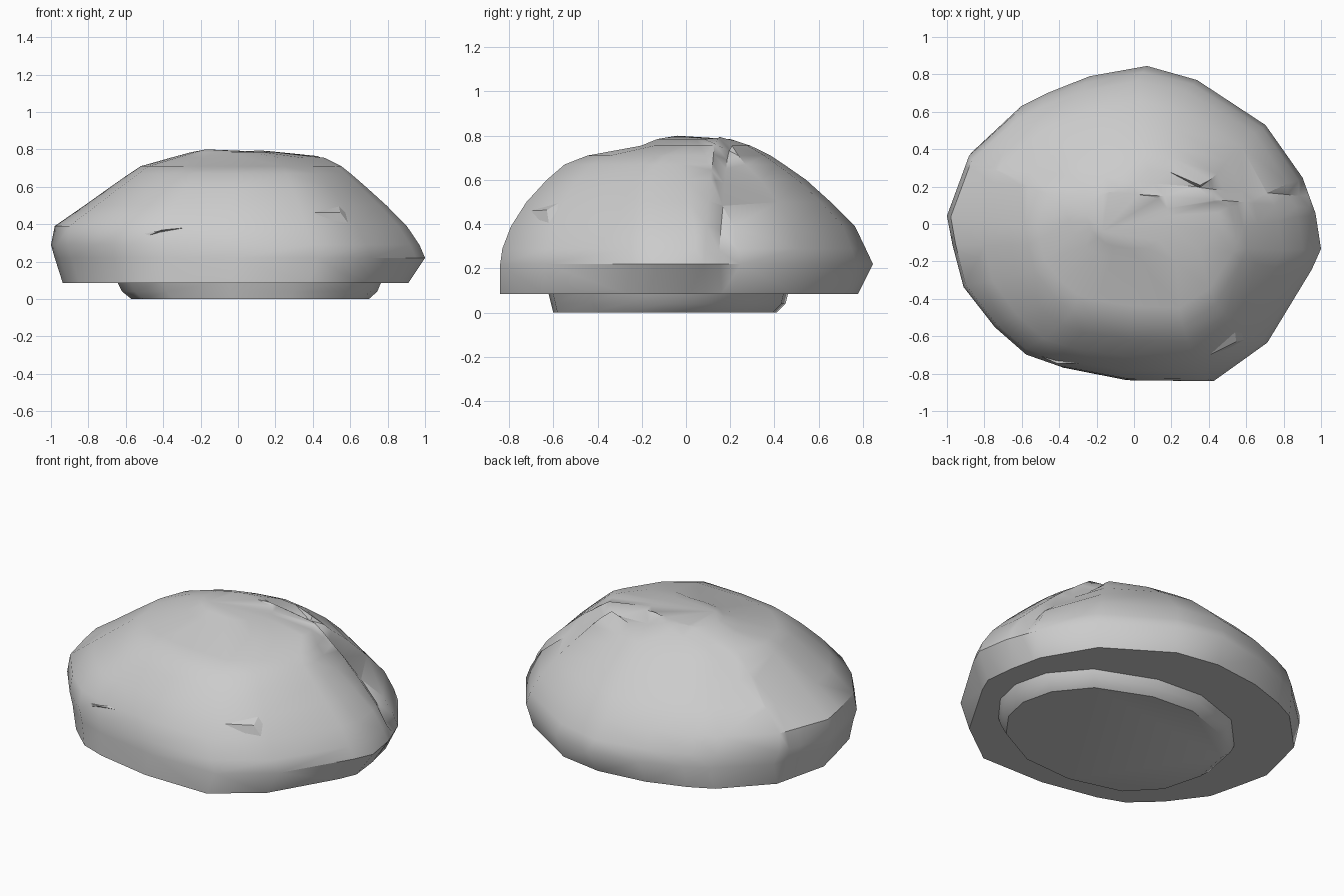
import bpy, bmesh, math
from mathutils import Vector
from mathutils.bvhtree import BVHTree

if "Cube" in bpy.data.objects:
    bpy.data.objects.remove(bpy.data.objects["Cube"])


def finish(name, bm, angle=40):
    bmesh.ops.recalc_face_normals(bm, faces=bm.faces)
    me = bpy.data.meshes.new(name)
    bm.to_mesh(me)
    bm.free()
    ob = bpy.data.objects.new(name, me)
    bpy.context.collection.objects.link(ob)
    bpy.ops.object.select_all(action='DESELECT')
    ob.select_set(True)
    bpy.context.view_layer.objects.active = ob
    bpy.ops.object.shade_smooth_by_angle(angle=math.radians(angle))
    return ob


def stack(outline, levels, apex=None):
    """Loft one outline through levels (z, xmin, xmax, ymin, ymax, corner bulges)."""
    bm = bmesh.new()
    x0, x1 = min(p[0] for p in outline), max(p[0] for p in outline)
    y0, y1 = min(p[1] for p in outline), max(p[1] for p in outline)
    rings = []
    for z, a, b, c, d, *bulge in levels:
        ring = []
        for x, y in outline:
            px = a + (x - x0) / (x1 - x0) * (b - a)
            py = c + (y - y0) / (y1 - y0) * (d - c)
            k = 1
            if bulge:  # back right, back left, front
                q = bulge[2] if y < 0 else bulge[0] if x > 0 else bulge[1]
                k += q * abs(math.sin(2 * math.atan2(y, x)))
            ring.append(bm.verts.new((px * k, py * k, z)))
        rings.append(ring)
    n = len(outline)
    for lo, hi in zip(rings, rings[1:]):
        for i in range(n):
            j = (i + 1) % n
            bm.faces.new((lo[i], lo[j], hi[j], hi[i]))
    bm.faces.new(rings[0][::-1])
    if apex:
        t = bm.verts.new(apex)
        for i in range(n):
            bm.faces.new((rings[-1][i], rings[-1][(i + 1) % n], t))
    else:
        bm.faces.new(rings[-1])
    bmesh.ops.recalc_face_normals(bm, faces=bm.faces)
    return bm


# Domed boulder body
outline = [(1, -.13), (.97, .06), (.9, .25), (.7, .53), (.33, .77), (.06, .845),
           (-.25, .79), (-.48, .7), (-.62, .63), (-.88, .39), (-1, .06),
           (-.97, -.1), (-.91, -.33), (-.74, -.55), (-.57, -.7), (-.4, -.76),
           (-.03, -.83), (.42, -.835), (.71, -.63), (.95, -.24)]
up = (.05, .01, .02)
levels = [(.085, -.93, .91, -.84, .77, .07, .06, 0), (.22, -.98, 1, -.84, .845),
          (.29, -1, .97, -.83, .81, .02, 0, 0), (.39, -.98, .9, -.785, .76, .04, 0, .01),
          (.5, -.82, .79, -.71, .65, *up), (.6, -.68, .68, -.62, .54, *up),
          (.67, -.58, .6, -.54, .44, *up), (.71, -.52, .55, -.44, .38, *up),
          (.755, -.36, .46, -.2, .29, *up), (.785, -.25, .2, -.13, .2)]
bm = stack(outline, levels, (-.17, -.04, .8))

# Crevice step running from the summit down the right side
for y in (.12, .19):
    bmesh.ops.bisect_plane(bm, geom=bm.verts[:] + bm.edges[:] + bm.faces[:],
                           plane_co=(.5, y, 0), plane_no=(.08, 1, 0))
bmesh.ops.triangulate(bm, faces=[f for f in bm.faces if f.calc_center_median().z > .1])
bm.normal_update()
moves = []
for v in bm.verts:
    if v.co.x > .1 and v.co.z > .25:
        s = v.co.y + .08 * (v.co.x - .5)
        if abs(s - .12) < 1e-3:
            moves.append((v, v.normal * .01))
        elif abs(s - .19) < 1e-3:
            moves.append((v, v.normal * -.025))
for v, d in moves:
    v.co += d
tree = BVHTree.FromBMesh(bm)
finish("boulder_body", bm)


# Thin chipped ledges on the front face, given as (x, z)
def ledge(name, pts, out):
    b = bmesh.new()
    hits = [tree.ray_cast(Vector((x, -3, z)), Vector((0, 1, 0)))[:2] for x, z in pts]
    vs = [b.verts.new(l - n * .008) for l, n in hits]
    c = sum((l for l, n in hits), Vector()) / len(hits)
    top = b.verts.new(c + hits[0][1] * out)
    for i in range(len(vs)):
        b.faces.new((vs[i], vs[(i + 1) % len(vs)], top))
    b.faces.new(vs[::-1])
    finish(name, b, 20)


ledge("left_chip", [(-.55, .34), (-.52, .325), (-.22, .39), (-.32, .39)], .025)
ledge("right_chip", [(.35, .465), (.5, .405), (.61, .385), (.66, .46), (.54, .52)], .03)

# Smaller foot underneath
foot = [(.77, -.1), (.72, .1), (.55, .3), (.2, .44), (-.1, .46), (-.4, .36),
        (-.6, .15), (-.65, -.1), (-.58, -.35), (-.4, -.53), (-.05, -.62),
        (.3, -.6), (.6, -.45), (.73, -.28)]
finish("foot", stack(foot, [(0, -.57, .7, -.6, .41), (.04, -.62, .745, -.61, .45),
                            (.1, -.65, .77, -.625, .465)]))
